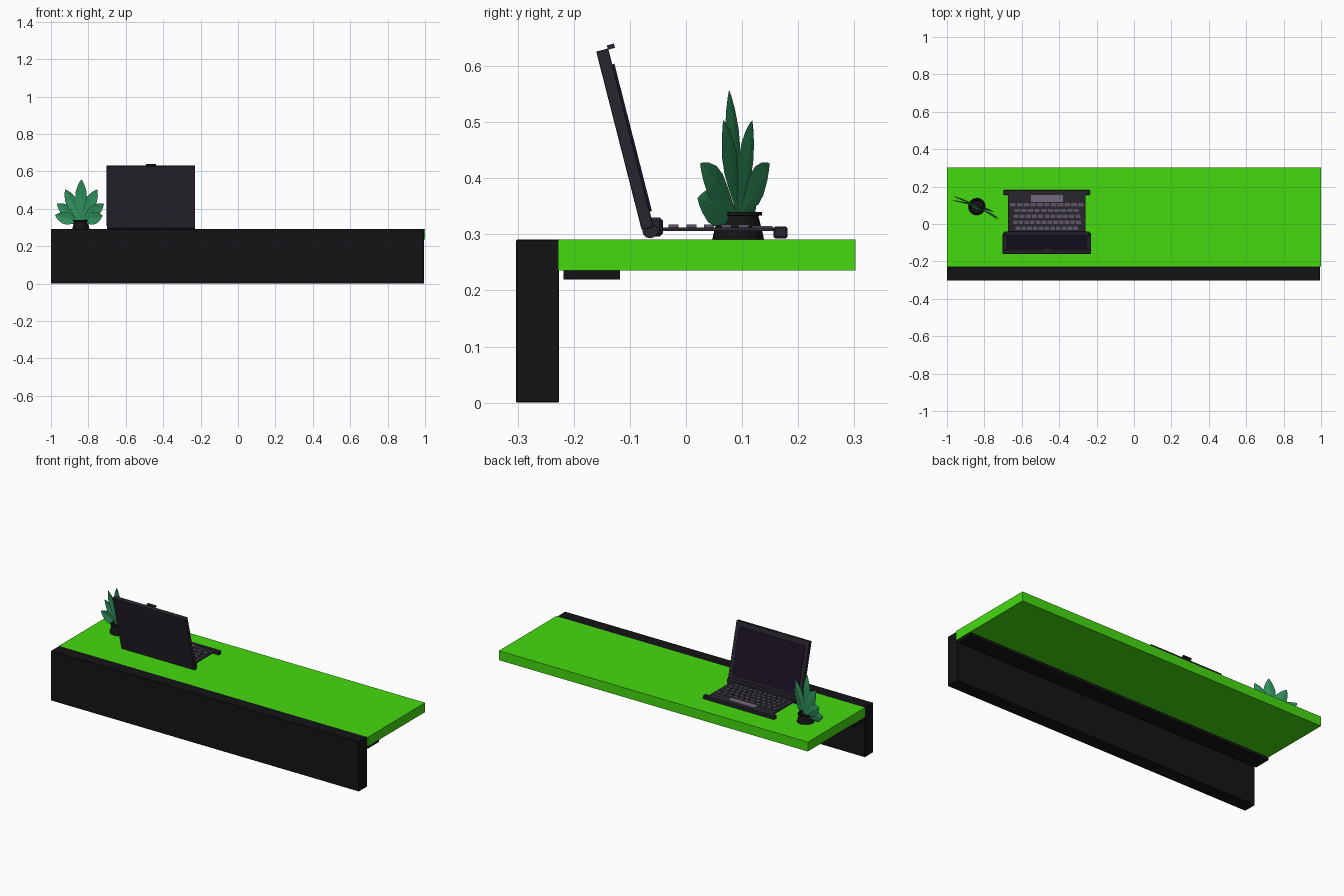
import bpy, bmesh
from math import sin, cos, radians
from mathutils import Vector, Matrix

if "Cube" in bpy.data.objects:
    bpy.data.objects.remove(bpy.data.objects["Cube"])


def mat(name, r, g, b):
    m = bpy.data.materials.new(name)
    m.diffuse_color = (r, g, b, 1)
    m.use_nodes = True
    m.node_tree.nodes["Principled BSDF"].inputs["Base Color"].default_value = m.diffuse_color
    return m


GREEN = mat("green_top", 0.06, 0.70, 0.005)
BLACK = mat("black", 0.007, 0.007, 0.008)
CASE = mat("laptop_case", 0.022, 0.018, 0.028)
SCREEN = mat("screen_dark", 0.010, 0.006, 0.018)
KEY = mat("key_grey", 0.11, 0.09, 0.13)
PAD = mat("pad_grey", 0.17, 0.14, 0.20)
LEAF = mat("leaf_green", 0.03, 0.28, 0.11)


def finish(name, bm, material):
    bmesh.ops.recalc_face_normals(bm, faces=bm.faces)
    me = bpy.data.meshes.new(name)
    bm.to_mesh(me)
    bm.free()
    me.materials.append(material)
    ob = bpy.data.objects.new(name, me)
    bpy.context.collection.objects.link(ob)
    return ob


def add_box(bm, x0, x1, y0, y1, z0, z1):
    m = (Matrix.Translation(((x0 + x1) / 2, (y0 + y1) / 2, (z0 + z1) / 2))
         @ Matrix.Diagonal((x1 - x0, y1 - y0, z1 - z0, 1)))
    bmesh.ops.create_cube(bm, size=1, matrix=m)


def box(name, dims, material, bevel=0):
    bm = bmesh.new()
    add_box(bm, *dims)
    if bevel:
        bmesh.ops.bevel(bm, geom=bm.edges[:], offset=bevel, segments=1, affect='EDGES')
    return finish(name, bm, material)


def lathe(name, profile, sides, loc, material):
    bm = bmesh.new()
    rings = []
    for r, z in profile:
        rings.append([bm.verts.new((loc[0] + r * cos(radians(360 * i / sides)),
                                    loc[1] + r * sin(radians(360 * i / sides)), z))
                      for i in range(sides)])
    for a, b in zip(rings, rings[1:]):
        for i in range(sides):
            j = (i + 1) % sides
            bm.faces.new((a[i], a[j], b[j], b[i]))
    bm.faces.new(rings[0])
    bm.faces.new(rings[-1])
    return finish(name, bm, material)


# Desk: top slab, modesty panel and the rail beneath
box("desk_top", (-1, 1, -0.228, 0.302, 0.236, 0.291), GREEN)
box("front_panel", (-1, 0.995, -0.303, -0.226, 0, 0.291), BLACK, 0.002)
box("under_rail", (-1, 0.995, -0.218, -0.118, 0.22, 0.237), BLACK)

# Laptop lid, built upright and leaned back
CX = -0.466
lean = Matrix.Translation((CX, -0.079, 0.308)) @ Matrix.Rotation(radians(14.3), 4, 'X')
for name, dims, m, bev in (
        ("laptop_lid", (-0.236, 0.236, 0, 0.022, 0, 0.328), CASE, 0.001),
        ("laptop_screen", (-0.213, 0.213, 0.021, 0.026, 0.028, 0.299), SCREEN, 0),
        ("webcam", (-0.027, 0.027, 0.021, 0.034, 0.326, 0.334), CASE, 0)):
    box(name, dims, m, bev).matrix_world = lean

# Hinge barrel and the base bar it meets
bm = bmesh.new()
bmesh.ops.create_cone(bm, cap_ends=True, segments=12, radius1=0.014, radius2=0.014, depth=0.47,
                      matrix=Matrix.Translation((CX, -0.064, 0.307)) @ Matrix.Rotation(radians(90), 4, 'Y'))
finish("hinge_barrel", bm, CASE)
box("base_rear_bar", (CX - 0.232, CX + 0.232, -0.073, -0.041, 0.296, 0.33), CASE, 0.006)
box("base_front_bar", (CX - 0.232, CX + 0.232, 0.156, 0.181, 0.293, 0.314), CASE, 0.003)
box("keyboard_plate", (CX - 0.207, CX + 0.207, -0.045, 0.16, 0.306, 0.312), CASE)

# Keys: rows given as y centre, half width, number of keys
bm = bmesh.new()
for y, half, n in ((-0.022, 0.17, 11), (0.010, 0.185, 12), (0.041, 0.182, 11),
                   (0.072, 0.175, 10), (0.103, 0.2, 11)):
    step = 2 * half / n
    for i in range(n):
        x = CX - half + i * step
        add_box(bm, x + 0.003, x + step - 0.003, y - 0.009, y + 0.009, 0.311, 0.318)
finish("keys", bm, KEY)
box("touch_pad", (CX - 0.086, CX + 0.086, 0.118, 0.154, 0.311, 0.315), PAD)

# Plant pot, flared to the foot with a rim and sunken soil
PX, PY = -0.84, 0.093
lathe("plant_pot", [(0.046, 0.29), (0.045, 0.297), (0.036, 0.333), (0.043, 0.334), (0.042, 0.34),
                    (0.035, 0.34), (0.033, 0.331)], 16, (PX, PY), BLACK)

WIDTHS = [(0, 0.006), (0.2, 0.012), (0.4, 0.025), (0.55, 0.033), (0.7, 0.032), (0.85, 0.021), (0.95, 0.009), (1, 0.0008)]


def leaf(name, tilt, length, yaw, lift):
    """Folded blade in a fan plane turned by yaw about z."""
    a = radians(tilt)
    u = Vector((cos(radians(yaw)), sin(radians(yaw)), 0))
    z = Vector((0, 0, 1))
    n = u.cross(z)
    side = u * cos(a) - z * sin(a)
    bm = bmesh.new()
    rows = []
    for t, w in WIDTHS:
        c = Vector((PX, PY, 0.325)) + u * sin(a) * length * t ** 1.1 + z * cos(a) * length * t + n * lift * t
        rows.append([bm.verts.new(c + side * w * k - n * (0.2 * w * (1 - abs(k)))) for k in (-1, 0, 1)])
    for r, s in zip(rows, rows[1:]):
        for i in range(2):
            bm.faces.new((r[i], r[i + 1], s[i + 1], s[i]))
    return finish(name, bm, LEAF)


# Leaf fan: tilt from vertical, length, yaw of the plane, push along its normal
for i, spec in enumerate(((2, 0.232, -22, 0.014), (27, 0.2, -22, -0.008), (-26, 0.198, -22, 0.008),
                          (54, 0.172, -24, 0.012), (-54, 0.172, -22, -0.004),
                          (74, 0.142, -32, 0.0), (-74, 0.148, -14, 0.0))):
    leaf(f"leaf_{i + 1}", *spec)
